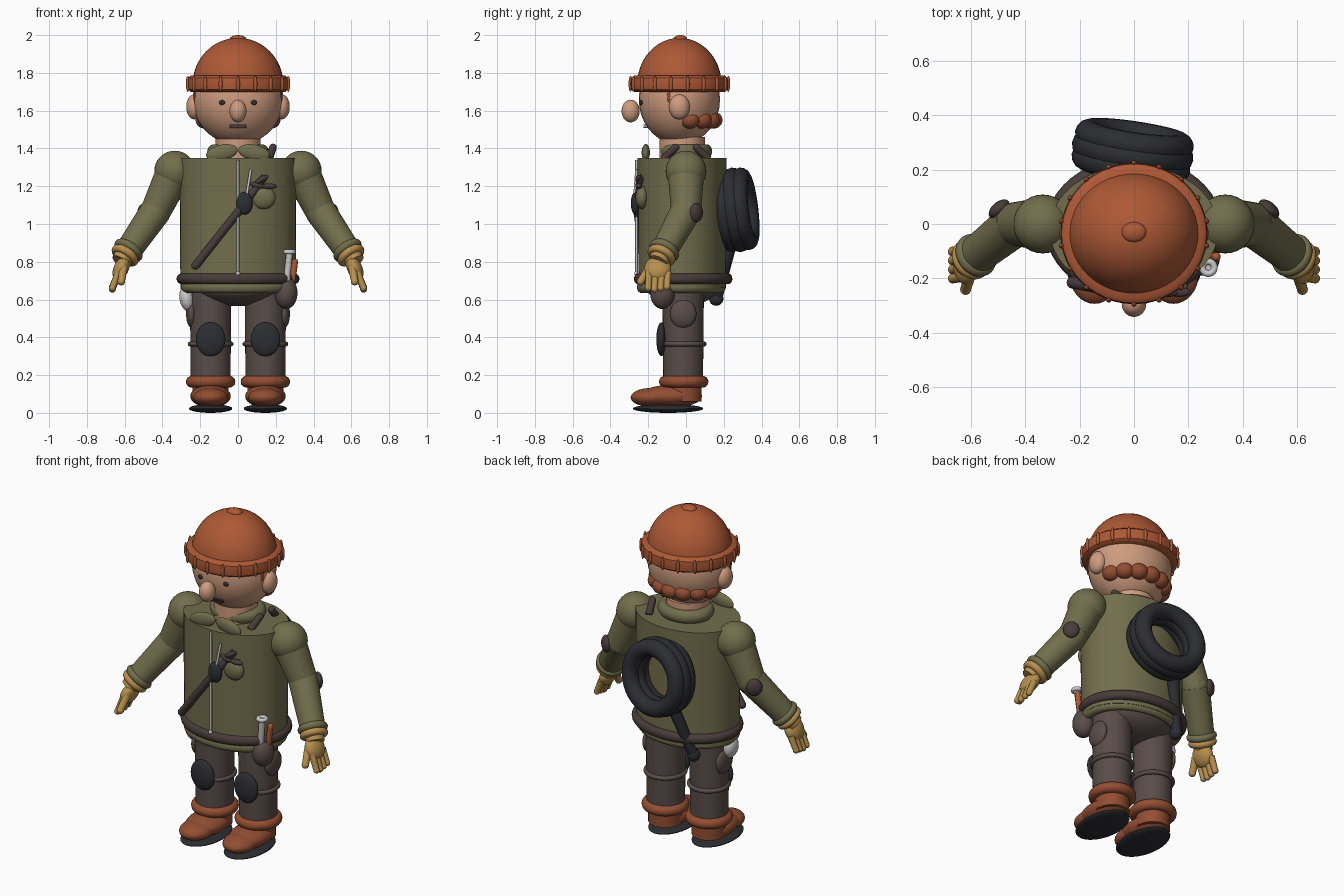
import bpy
import math
from mathutils import Vector

cube = bpy.data.objects.get("Cube")
if cube:
    bpy.data.objects.remove(cube, do_unlink=True)


def material(name, r, g, b):
    m = bpy.data.materials.new(name)
    m.use_nodes = True
    m.diffuse_color = (r, g, b, 1)
    bsdf = m.node_tree.nodes["Principled BSDF"]
    bsdf.inputs["Base Color"].default_value = (r, g, b, 1)
    bsdf.inputs["Roughness"].default_value = 0.8
    return m


OLIVE = material("olive cloth", 0.17, 0.155, 0.075)
ORANGE = material("orange knit", 0.42, 0.1, 0.036)
RUST = material("rust leather", 0.29, 0.075, 0.032)
SKIN = material("skin", 0.62, 0.33, 0.21)
BROWN = material("brown trousers", 0.1, 0.073, 0.066)
STRAP = material("dark brown strap", 0.065, 0.045, 0.042)
DARK = material("dark rubber", 0.026, 0.027, 0.032)
TAN = material("tan glove", 0.48, 0.28, 0.08)
METAL = material("pale metal", 0.6, 0.6, 0.6)


def finish(name, mat, rot=None, scale=None):
    o = bpy.context.object
    o.name = name
    if rot:
        o.rotation_euler = [math.radians(a) for a in rot]
    if scale:
        o.scale = scale
    o.data.materials.append(mat)
    bpy.ops.object.shade_smooth_by_angle(angle=math.radians(40))
    return o


def ball(name, loc, size, mat, rot=None):
    bpy.ops.mesh.primitive_uv_sphere_add(segments=32, ring_count=18, radius=1, location=loc)
    return finish(name, mat, rot, size)


def rod(name, a, b, r1, mat, r2=None, scale=None):
    a, b = Vector(a), Vector(b)
    bpy.ops.mesh.primitive_cone_add(vertices=40, radius1=r1, radius2=r1 if r2 is None else r2,
                                    depth=(b - a).length, location=(a + b) / 2)
    turn = (b - a).to_track_quat("Z", "Y").to_euler()
    return finish(name, mat, [math.degrees(t) for t in turn], scale)


def ring(name, loc, major, minor, mat, axis=(0, 0, 1), scale=None):
    bpy.ops.mesh.primitive_torus_add(major_segments=48, minor_segments=14, location=loc,
                                     major_radius=major, minor_radius=minor)
    turn = Vector(axis).to_track_quat("Z", "Y").to_euler()
    return finish(name, mat, [math.degrees(t) for t in turn], scale)


def lathe(name, profile, loc, mat, scale=(1, 1, 1), steps=48):
    verts, faces, n = [], [], len(profile)
    for i in range(steps):
        a = math.tau * i / steps
        verts += [(r * math.cos(a), r * math.sin(a), z) for r, z in profile]
        j = (i + 1) % steps
        faces += [(i * n + k, j * n + k, j * n + k + 1, i * n + k + 1) for k in range(n - 1)]
    mesh = bpy.data.meshes.new(name)
    mesh.from_pydata(verts, [], faces)
    o = bpy.data.objects.new(name, mesh)
    bpy.context.collection.objects.link(o)
    bpy.ops.object.select_all(action="DESELECT")
    o.select_set(True)
    bpy.context.view_layer.objects.active = o
    o.location = loc
    return finish(name, mat, None, scale)


# Knitted hat
HY = -0.035
arc = [math.radians(7.5 * i) for i in range(13)]
lathe("hat_dome", [(0.24 * math.cos(a), 0.245 * math.sin(a)) for a in arc], (0, HY, 1.74),
      ORANGE, (1, 0.93, 1))
lathe("hat_brim", [(0.2, 0), (0.25, 0), (0.266, 0.012), (0.27, 0.04), (0.266, 0.072),
                   (0.25, 0.085), (0.2, 0.085)], (0, HY, 1.70), ORANGE, (1, 0.96, 1))
ball("hat_button", (0, HY + 0.005, 1.978), (0.045, 0.037, 0.022), ORANGE)
for i in range(18):
    a = math.tau * i / 18
    ball("brim_rib", (0.27 * math.sin(a), HY + 0.259 * math.cos(a), 1.742),
         (0.01, 0.01, 0.042), ORANGE)

# Head and face
ball("head", (0, HY, 1.66), (0.24, 0.215, 0.24), SKIN)
ball("nose", (0, -0.293, 1.598), (0.045, 0.048, 0.06), SKIN)
for z in (1.512, 1.524):
    bpy.ops.mesh.primitive_cube_add(size=1, location=(0, -0.212, z))
    finish("mouth_line", STRAP, None, (0.09, 0.025, 0.006))
for s in (-1, 1):
    ball("ear", (s * 0.232, HY, 1.62), (0.042, 0.055, 0.066), SKIN)
    ball("eye", (s * 0.085, -0.237, 1.643), (0.016, 0.009, 0.013), DARK)
    ball("sideburn", (s * 0.222, -0.09, 1.67), (0.012, 0.012, 0.035), RUST)
for i in range(7):
    a = math.radians(-72 + 24 * i)
    ball("hair_curl", (0.185 * math.sin(a), HY + 0.18 * math.cos(a), 1.55),
         (0.052, 0.048, 0.045), RUST, (0, 0, -math.degrees(a)))

# Jacket, collar, belt and zip
rod("jacket_body", (0, -0.02, 0.66), (0, -0.02, 1.35), 0.305, OLIVE, 0.31, (1, 0.76, 1))
ring("jacket_hem", (0, -0.025, 0.665), 0.275, 0.03, OLIVE, scale=(1, 0.77, 1))
ring("belt", (0, -0.015, 0.71), 0.297, 0.029, STRAP, scale=(1, 0.8, 1))
rod("neck", (0, -0.02, 1.33), (0, -0.02, 1.46), 0.12, SKIN)
ring("collar", (0, 0, 1.385), 0.125, 0.038, OLIVE, scale=(1, 0.85, 1))
for s in (-1, 1):
    ball("lapel", (s * 0.085, -0.213, 1.378), (0.085, 0.022, 0.042), OLIVE, (0, s * 12, 0))
rod("zip", (0, -0.262, 0.74), (0, -0.262, 1.34), 0.007, METAL)
ball("zip_pull", (0, -0.264, 0.738), (0.012, 0.01, 0.012), METAL)

# Trousers, knee pads and boots
ball("hips", (0, -0.02, 0.67), (0.24, 0.19, 0.105), BROWN)
for s in (-1, 1):
    x = s * 0.145
    rod("trouser_leg", (x, -0.015, 0.15), (x, -0.015, 0.66), 0.105, BROWN, 0.11)
    ring("knee_band", (x, -0.012, 0.365), 0.108, 0.013, BROWN)
    ball("knee_pad", (x, -0.13, 0.39), (0.078, 0.027, 0.09), DARK)
    ball("thigh_pocket", (s * 0.245, -0.015, 0.525), (0.03, 0.07, 0.075), BROWN)
    ring("boot_cuff", (x, -0.012, 0.165), 0.1, 0.031, RUST)
    rod("boot_ankle", (x, -0.012, 0.06), (x, -0.012, 0.17), 0.095, RUST)
    ball("boot_foot", (x, -0.08, 0.088), (0.107, 0.165, 0.06), RUST)
    ball("boot_toe", (x, -0.185, 0.082), (0.092, 0.108, 0.05), RUST)
    ball("boot_sole", (x, -0.095, 0.023), (0.115, 0.187, 0.023), DARK)

# Arms and gloves
for s in (-1, 1):
    shoulder = Vector((s * 0.335, 0.0, 1.28))
    elbow = Vector((s * 0.435, 0.0, 1.07))
    wrist = Vector((s * 0.58, -0.115, 0.86))
    down = (wrist - elbow).normalized()
    ball("shoulder", shoulder, (0.108, 0.108, 0.108), OLIVE)
    rod("upper_arm", shoulder, elbow, 0.097, OLIVE, 0.08)
    ball("elbow", elbow, (0.08, 0.08, 0.08), OLIVE)
    rod("forearm", elbow, wrist, 0.082, OLIVE, 0.07)
    ball("elbow_patch", (s * 0.495, 0.055, 1.06), (0.026, 0.045, 0.05), STRAP, (0, 0, s * 50))
    ring("sleeve_cuff", wrist, 0.062, 0.022, OLIVE, down)
    ring("glove_cuff", wrist + down * 0.035, 0.058, 0.021, TAN, down)
    rod("glove_wrist", wrist, wrist + down * 0.08, 0.062, TAN, 0.05)
    ball("palm", (s * 0.618, -0.15, 0.765), (0.04, 0.07, 0.068), TAN, (0, s * -25, 0))
    for i in range(4):
        y = -0.195 + 0.033 * i
        tip = (s * 0.665, y - 0.005, 0.655 + 0.006 * abs(i - 1))
        rod("finger", (s * 0.632, y, 0.745), tip, 0.019, TAN, 0.017)
        ball("finger_tip", tip, (0.018, 0.018, 0.018), TAN)
    thumb = (s * 0.618, -0.24, 0.695)
    rod("thumb", (s * 0.605, -0.195, 0.77), thumb, 0.022, TAN, 0.019)
    ball("thumb_tip", thumb, (0.02, 0.02, 0.02), TAN)

# Chest strap with buckle, knot and small pouch
rod("chest_strap", (-0.225, -0.215, 0.78), (0.03, -0.262, 1.1), 0.022, STRAP)
ball("strap_end", (-0.225, -0.215, 0.78), (0.022, 0.022, 0.022), STRAP)
rod("upper_strap", (0.03, -0.262, 1.1), (0.14, -0.235, 1.25), 0.019, STRAP)
ball("strap_buckle", (0.035, -0.268, 1.11), (0.043, 0.024, 0.06), DARK)
ball("chest_pouch", (0.135, -0.232, 1.14), (0.064, 0.035, 0.062), OLIVE)
for x, z, tilt in ((0.1, 1.205, 15), (0.165, 1.2, 0), (0.125, 1.235, -30)):
    ball("strap_knot", (x, -0.25, z), (0.042, 0.018, 0.015), STRAP, (0, tilt, 0))
rod("chest_pin", (0.045, -0.272, 1.15), (0.068, -0.262, 1.29), 0.007, METAL)
for s in (-1, 1):
    rod("shoulder_strap", (0.165, s * 0.12, 1.345), (0.185, s * 0.055, 1.405), 0.02, STRAP)
    ball("shoulder_strap_end", (0.185, s * 0.055, 1.405), (0.02, 0.02, 0.02), STRAP)

# Tyre and hanging bar on the back
axis = Vector((0.15, 1, 0.12)).normalized()
for i in (-1, 0, 1):
    ring("tyre_ring", Vector((-0.005, 0.267, 1.075)) + axis * 0.043 * i, 0.172,
         0.048 if i else 0.053, DARK, axis)
rod("back_bar", (-0.07, 0.245, 0.93), (-0.165, 0.165, 0.61), 0.034, DARK, 0.028)
ball("back_bar_end", (-0.165, 0.16, 0.605), (0.034, 0.038, 0.038), DARK)

# Belt pouch with tools, and a metal flask on the other hip
ball("belt_pouch", (0.255, -0.125, 0.635), (0.06, 0.065, 0.085), BROWN)
rod("bolt_shaft", (0.257, -0.15, 0.69), (0.273, -0.16, 0.85), 0.017, METAL)
ring("bolt_head", (0.273, -0.16, 0.852), 0.022, 0.012, METAL)
rod("tool_handle", (0.285, -0.12, 0.68), (0.302, -0.12, 0.8), 0.016, ORANGE)
ball("tool_handle_end", (0.302, -0.12, 0.8), (0.016, 0.016, 0.016), ORANGE)
ball("hip_flask", (-0.272, -0.04, 0.605), (0.038, 0.05, 0.066), METAL, (0, -10, 0))
